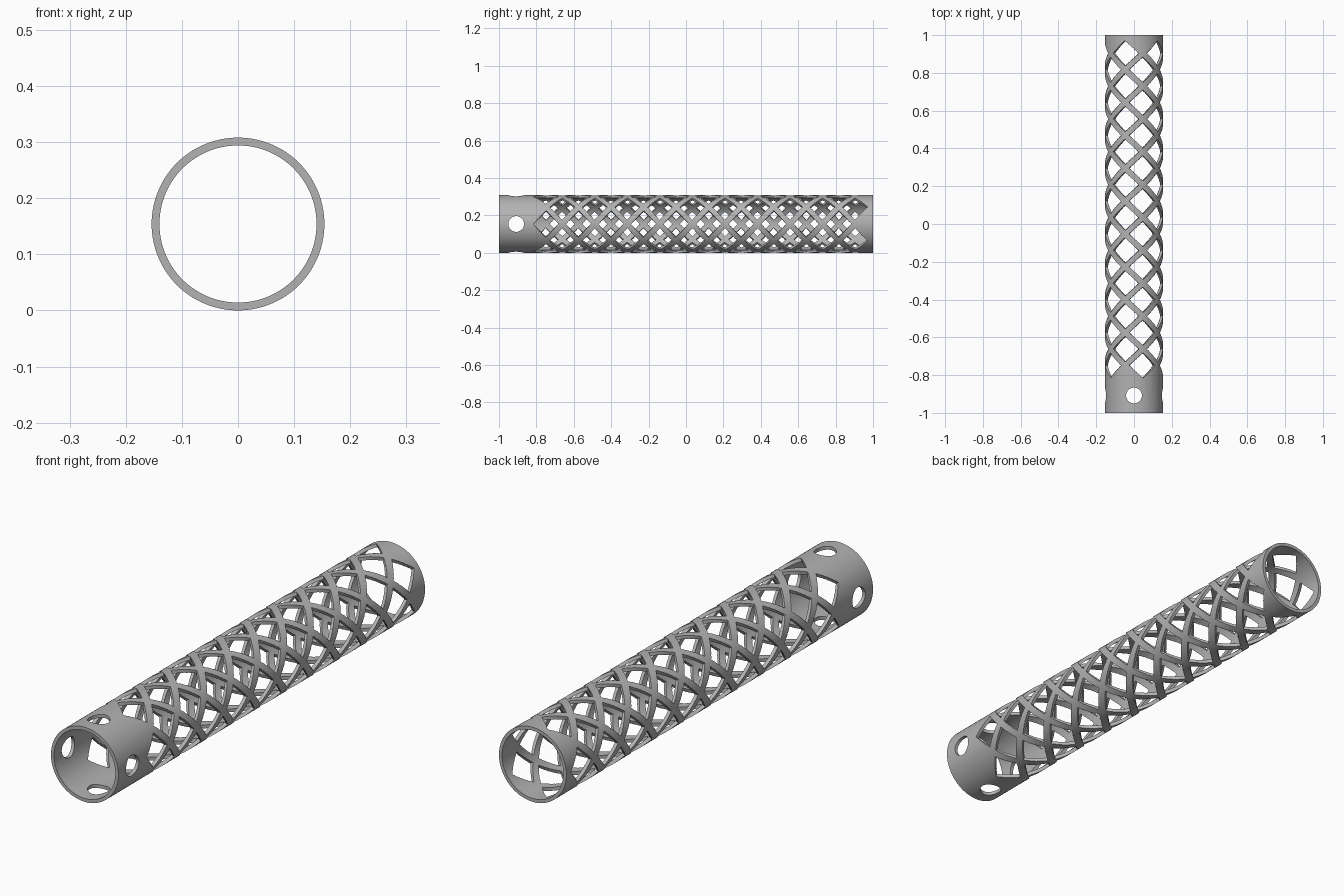
import bpy, bmesh, math
from mathutils import Matrix, Vector

if "Cube" in bpy.data.objects:
    bpy.data.objects.remove(bpy.data.objects["Cube"], do_unlink=True)

OUTER, INNER, HALF_LEN = 0.154, 0.14, 1.0
AROUND, ROWS = 5, 20                 # windows per ring, number of rings
FIRST_Y, STEP = 0.904, 0.087         # rear ring position, ring spacing
OPEN = 0.77                          # open share of each lattice cell
HOLE_Y, HOLE_R = -0.908, 0.042

grey = bpy.data.materials.new("grey metal")
grey.use_nodes = True
grey.diffuse_color = (0.45, 0.45, 0.45, 1)
grey.node_tree.nodes["Principled BSDF"].inputs["Base Color"].default_value = grey.diffuse_color


def make_object(name, bm):
    bmesh.ops.recalc_face_normals(bm, faces=bm.faces)
    mesh = bpy.data.meshes.new(name)
    bm.to_mesh(mesh)
    bm.free()
    obj = bpy.data.objects.new(name, mesh)
    bpy.context.collection.objects.link(obj)
    mesh.materials.append(grey)
    return obj


def on_tube(radius, angle, y):
    return Vector((radius * math.sin(angle), y, OUTER + radius * math.cos(angle)))


def add_window(bm, angle, y):
    """Radial diamond wedge whose sides follow the helical struts."""
    half_a, half_y = OPEN * math.pi / AROUND, OPEN * STEP
    corners = [(half_a, 0), (0, half_y), (-half_a, 0), (0, -half_y)]
    outline = []
    for i, (a0, y0) in enumerate(corners):
        a1, y1 = corners[(i + 1) % 4]
        for k in range(5):
            t = k / 5
            outline.append((angle + a0 + (a1 - a0) * t, y + y0 + (y1 - y0) * t))
    rings = []
    for radius in (0.115, 0.19):
        ring = [bm.verts.new(on_tube(radius, a, b)) for a, b in outline]
        centre = bm.verts.new(on_tube(radius, angle, y))
        for i in range(len(ring)):
            bm.faces.new((ring[i - 1], ring[i], centre))
        rings.append(ring)
    low, high = rings
    for i in range(len(low)):
        bm.faces.new((low[i - 1], low[i], high[i], high[i - 1]))


# Plain tube: a rectangular wall section swept around the axis
bm = bmesh.new()
SEGMENTS = 120
section = [(OUTER, -HALF_LEN), (OUTER, HALF_LEN), (INNER, HALF_LEN), (INNER, -HALF_LEN)]
loops = [[bm.verts.new(on_tube(r, math.tau * i / SEGMENTS, y)) for r, y in section]
         for i in range(SEGMENTS)]
for i in range(SEGMENTS):
    a, b = loops[i - 1], loops[i]
    for j in range(4):
        bm.faces.new((a[j - 1], a[j], b[j], b[j - 1]))
tube = make_object("lattice_tube", bm)

# Lattice windows, every other ring turned by half a cell
bm = bmesh.new()
for row in range(ROWS):
    start = math.radians(-18 if row % 2 == 0 else 18)
    for k in range(AROUND):
        add_window(bm, start + math.tau * k / AROUND, FIRST_Y - row * STEP)
# Four round mounting holes in the front collar
for k in range(4):
    turn = Matrix.Rotation(k * math.pi / 2, 4, 'Y')
    place = Matrix.Translation((0, HOLE_Y, OUTER)) @ turn @ Matrix.Translation((0, 0, OUTER))
    bmesh.ops.create_cone(bm, cap_ends=True, segments=40, radius1=HOLE_R,
                          radius2=HOLE_R, depth=0.16, matrix=place)
cutter = make_object("window_cutter", bm)
cutter.hide_render = True

# Cut the openings, then remove the helper
cut = tube.modifiers.new("openings", 'BOOLEAN')
cut.operation = 'DIFFERENCE'
cut.solver = 'EXACT'
cut.object = cutter
bpy.ops.object.select_all(action='DESELECT')
tube.select_set(True)
bpy.context.view_layer.objects.active = tube
bpy.ops.object.modifier_apply(modifier=cut.name)
bpy.data.objects.remove(cutter, do_unlink=True)
bpy.ops.object.shade_smooth_by_angle(angle=math.radians(30))
